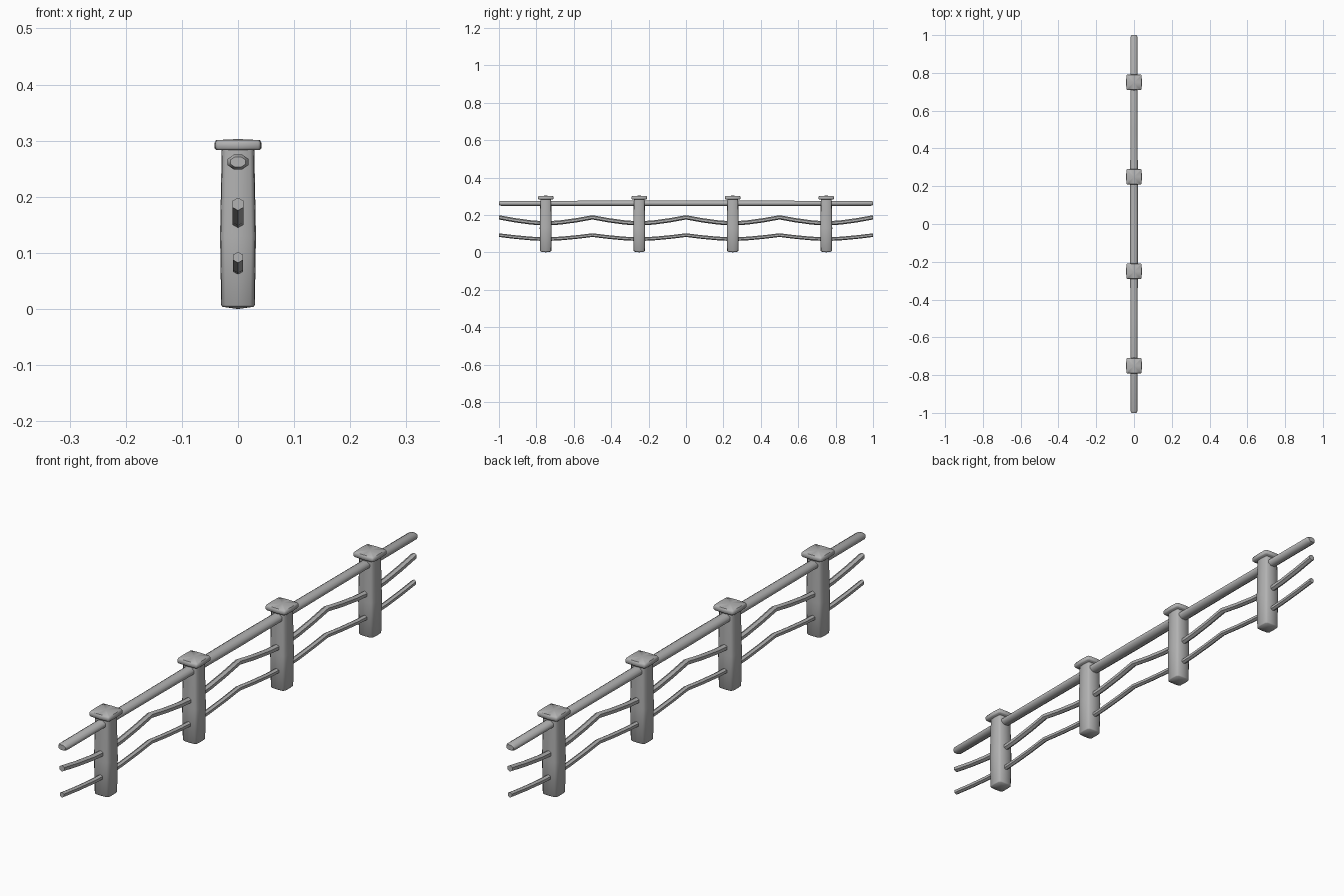
import bpy, bmesh, math
from mathutils import Vector

cube = bpy.data.objects.get("Cube")
if cube:
    bpy.data.objects.remove(cube, do_unlink=True)

GREY = (0.45, 0.45, 0.45, 1)
stone = bpy.data.materials.new("plain grey")
stone.use_nodes = True
stone.diffuse_color = GREY
stone.node_tree.nodes["Principled BSDF"].inputs["Base Color"].default_value = GREY

POST_Y = (-0.75, -0.25, 0.25, 0.75)


def loft(name, rings, start, end):
    """Skin a list of rings and close both ends on a centre point."""
    bm = bmesh.new()
    loops = [[bm.verts.new(p) for p in ring] for ring in rings]
    n = len(loops[0])
    for a, b in zip(loops, loops[1:]):
        for i in range(n):
            j = (i + 1) % n
            bm.faces.new((a[i], a[j], b[j], b[i]))
    for loop, tip in ((loops[0], start), (loops[-1], end)):
        centre = bm.verts.new(tip)
        for i in range(n):
            bm.faces.new((loop[i], loop[(i + 1) % n], centre))
    bmesh.ops.recalc_face_normals(bm, faces=bm.faces)
    mesh = bpy.data.meshes.new(name)
    bm.to_mesh(mesh)
    bm.free()
    mesh.materials.append(stone)
    mesh.shade_smooth()
    mesh.set_sharp_from_angle(angle=math.radians(55))
    obj = bpy.data.objects.new(name, mesh)
    bpy.context.collection.objects.link(obj)
    return obj


def soft_square(half, y, z, corner):
    """Square ring with bowed sides and cut corners."""
    quarter = [(1, 0), (0.96, corner), (corner, 0.96)]
    ring = []
    for k in range(4):
        for u, v in quarter:
            for _ in range(k):
                u, v = -v, u
            ring.append(Vector((u * half, y + v * half, z)))
    return ring


def column(name, y, profile, corner, bottom, top):
    rings = [soft_square(half, y, z, corner) for half, z in profile]
    return loft(name, rings, (0, y, bottom), (0, y, top))


def bar_ring(y, z, rx, rz, sides, turn):
    return [Vector((rx * math.cos(a), y, z + rz * math.sin(a)))
            for a in (turn + math.tau * i / sides for i in range(sides))]


# Posts with a slight belly, each under a cushion-shaped cap
post_profile = [(0.028, 0.004), (0.030, 0.007), (0.032, 0.13), (0.029, 0.286)]
cap_profile = [(0.039, 0.283), (0.042, 0.287), (0.042, 0.296), (0.039, 0.301)]
for number, y in enumerate(POST_Y, 1):
    column(f"post_{number}", y, post_profile, 0.74, 0, 0.284)
    column(f"post_cap_{number}", y, cap_profile, 0.86, 0.283, 0.303)

# Handrail, a little thicker in the middle, with rounded ends
rail = []
for y, rx, rz in ((-1, 0.014, 0.009), (-0.99, 0.019, 0.013), (-0.5, 0.0195, 0.014),
                  (0, 0.0225, 0.0155), (0.5, 0.0195, 0.014),
                  (0.99, 0.019, 0.013), (1, 0.014, 0.009)):
    rail.append(bar_ring(y, 0.262, rx * 1.05, rz * 1.08, 8, math.pi / 8))
loft("top_rail", rail, (0, -1, 0.262), (0, 1, 0.262))


# Lower bars sag at each post and peak midway between posts
def wavy_bar(name, low, high, rx, rz):
    rings = []
    steps = 24
    for i in range(steps + 1):
        y = -1 + 2 * i / steps
        t = min(abs(y - p) for p in POST_Y) / 0.25
        rings.append(bar_ring(y, low + (high - low) * t ** 1.5, rx, rz, 6, math.pi / 6))
    loft(name, rings, (0, -1, high), (0, 1, high))


wavy_bar("middle_bar", 0.154, 0.187, 0.0115, 0.0115)
wavy_bar("lower_bar", 0.070, 0.092, 0.0098, 0.0098)
